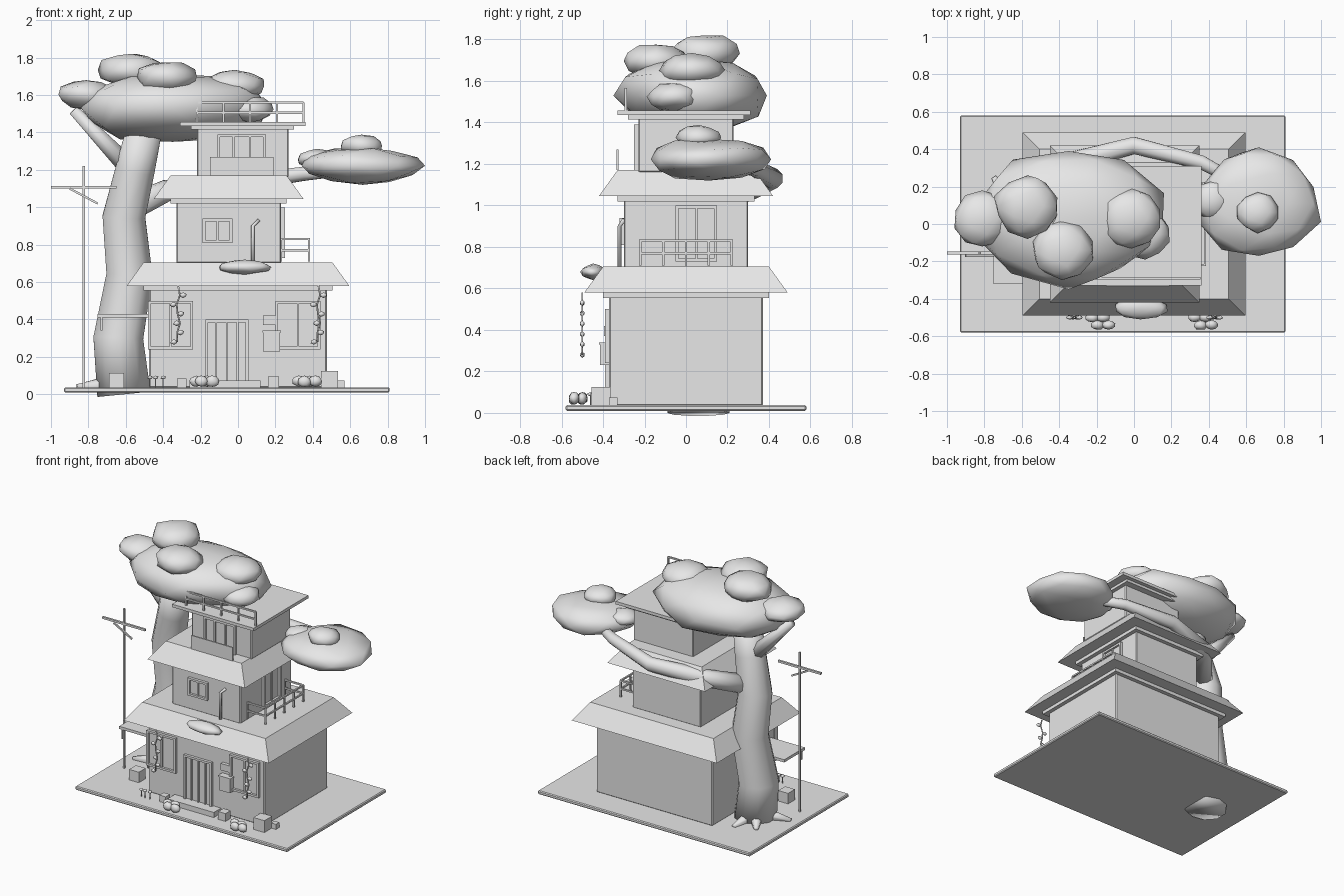
import bpy, bmesh, math, random
from mathutils import Vector

random.seed(4)
cube = bpy.data.objects.get("Cube")
if cube:
    bpy.data.objects.remove(cube)

grey = (.8, .8, .8, 1)
clay = bpy.data.materials.new("light_grey")
clay.use_nodes = True
clay.diffuse_color = grey
clay.node_tree.nodes["Principled BSDF"].inputs["Base Color"].default_value = grey


def finish(name, bm, smooth=False):
    """Turn the bmesh into a named grey object."""
    mesh = bpy.data.meshes.new(name)
    bmesh.ops.recalc_face_normals(bm, faces=bm.faces)
    for face in bm.faces:
        face.smooth = smooth
    bm.to_mesh(mesh)
    bm.free()
    mesh.materials.append(clay)
    part = bpy.data.objects.new(name, mesh)
    bpy.context.collection.objects.link(part)


def loft(name, rings, smooth=False, bevel=False):
    """Skin a list of equal rings of points and cap both ends."""
    bm = bmesh.new()
    loops = [[bm.verts.new(point) for point in ring] for ring in rings]
    for lower, upper in zip(loops, loops[1:]):
        for k in range(len(lower)):
            bm.faces.new((lower[k - 1], lower[k], upper[k], upper[k - 1]))
    bm.faces.new(loops[0])
    bm.faces.new(loops[-1])
    if bevel:
        bmesh.ops.bevel(bm, geom=bm.edges[:], offset=.006, segments=1, affect='EDGES')
    finish(name, bm, smooth)


def block(name, base, low, high, height, bevel=False):
    """Block on a base point, tapering between two (half_x, half_y) outlines."""
    corners = ((-1, -1), (1, -1), (1, 1), (-1, 1))
    loft(name, [[Vector(base) + Vector((i * half[0], j * half[1], rise)) for i, j in corners]
                for half, rise in ((low, 0), (high, height))], bevel=bevel)


def box(name, base, width, depth, height, bevel=False):
    half = (width / 2, depth / 2)
    block(name, base, half, half, height, bevel)


def tube(name, points, start, end, sides=8):
    """Limb along the points, its radius running from start to end."""
    points = [Vector(point) for point in points]
    last = len(points) - 1
    rings = []
    for i, point in enumerate(points):
        along = (points[min(i + 1, last)] - points[max(i - 1, 0)]).normalized()
        side = along.cross((0, 1, 0) if abs(along.z) > .6 else (0, 0, 1)).normalized()
        other = along.cross(side)
        radius = start + (end - start) * i / last
        turns = [math.tau * (k + .5) / sides for k in range(sides)]
        rings.append([point + radius * (side * math.cos(t) + other * math.sin(t)) for t in turns])
    loft(name, rings, smooth=sides > 4)


def bar(name, start, end, radius=.008):
    tube(name, (start, end), radius, radius, sides=4)


def blob(name, centre, half, detail=2, jitter=.08):
    """Faceted rounded clump fitted exactly to its half sizes."""
    bm = bmesh.new()
    bmesh.ops.create_icosphere(bm, subdivisions=detail, radius=1)
    for vert in bm.verts:
        vert.co *= 1 + random.uniform(-jitter, jitter)
    for axis in range(3):
        values = [vert.co[axis] for vert in bm.verts]
        middle = (max(values) + min(values)) / 2
        reach = (max(values) - min(values)) / 2
        for vert in bm.verts:
            vert.co[axis] = centre[axis] + half[axis] * (vert.co[axis] - middle) / reach
    finish(name, bm, smooth=True)


def storey(level, x, z, half_x, half_y, height):
    """Walls, eaves trim and a sloping skirt roof."""
    def grown(amount):
        return (half_x + amount, half_y + amount)
    top = z + height
    block(level + "_walls", (x, 0, z), grown(0), grown(0), height, bevel=True)
    block(level + "_trim", (x, 0, top - .01), grown(.03), grown(.03), .03)
    block(level + "_roof", (x, 0, top + .015), grown(.12), grown(.03), .125)


def opening(name, along, z, width, height, wall, side=False, bars=1):
    """Framed pane with upright bars on the front wall or the left wall."""
    edge = .015

    def plate(part, shift, rise, wide, tall, depth):
        if side:
            box(name + part, (wall, along + shift, z + rise), depth * 2, wide, tall)
        else:
            box(name + part, (along + shift, wall, z + rise), wide, depth * 2, tall)
    plate("_pane", 0, 0, width, height, .004)
    plate("_sill", 0, 0, width, edge, .02)
    plate("_head", 0, height - edge, width, edge, .02)
    for sign in (-1, 1):
        plate("_jamb", sign * (width - edge) / 2, 0, edge, height, .02)
    for i in range(bars):
        plate("_bar", width * ((i + 1) / (bars + 1) - .5), 0, .01, height, .014)


def railing(name, start, end, height, posts=5):
    """Two rails carried by evenly spaced posts."""
    start, end, up = Vector(start), Vector(end), Vector((0, 0, height))
    for share in (.5, 1):
        bar(name + "_rail", start + up * share, end + up * share)
    for i in range(posts):
        foot = start.lerp(end, i / (posts - 1))
        bar(name + "_post", foot, foot + up)


# Ground slab and the three storeys
ground = .035
box("ground_slab", (-.06, 0, .01), 1.74, 1.16, .027, bevel=True)
storey("lower", 0, ground, .475, .37, .53)
storey("middle", -.05, .7, .28, .3, .33)
box("top_walls", (.025, 0, 1.16), .49, .46, .27, bevel=True)
box("top_trim", (.025, 0, 1.415), .55, .56, .02)
box("flat_roof", (.025, -.01, 1.435), .67, .64, .022)

# Doors and windows
front = -.37
opening("front_door", -.06, .06, .23, .34, front, bars=3)
for x in (-.36, .32):
    opening("front_window", x, .24, .24, .26, front)
opening("middle_window", -.11, .81, .16, .13, -.3)
opening("top_window", .02, 1.17, .26, .22, -.23, bars=2)
opening("balcony_door", .05, .73, .2, .27, .23, side=True)
box("door_step", (-.07, -.41, ground), .38, .09, .04)
box("window_box", (.02, -.33, 1.17), .34, .01, .1)

# Railings and the bent pipe
for y in (-.22, .22):
    railing("balcony_end", (.23, y, .71), (.38, y, .71), .12, posts=2)
railing("balcony", (.38, -.22, .71), (.38, .22, .71), .12)
railing("roof", (-.22, -.29, 1.45), (.35, -.29, 1.45), .11)
tube("drain_pipe", [(.08, -.32, .7), (.08, -.32, .9), (.11, -.3, .93)], .01, .01)

# Tree trunk, branches and roots
tube("trunk", [(-.61, .06, 0), (-.64, .06, .3), (-.58, .08, .64), (-.61, .06, .95),
               (-.55, .03, 1.2), (-.5, 0, 1.42)], .15, .1, sides=10)
tube("long_branch", [(-.57, .08, 1), (-.38, .32, 1.09), (0, .42, 1.13),
                     (.36, .33, 1.18), (.6, .2, 1.2)], .07, .03)
tube("short_branch", [(-.57, .04, 1.2), (-.88, .02, 1.52)], .06, .03)
for x, y in ((-.86, 0), (-.6, .3), (-.75, .25)):
    tube("root", [(-.62, .06, .06), (x, y, .04)], .06, .015)

# Foliage
blob("main_canopy", (-.34, .02, 1.53), (.5, .37, .18))
blob("right_canopy", (.67, .12, 1.22), (.33, .29, .1))
for x, y, z, size in ((-.58, .09, 1.73, .17), (-.81, .03, 1.6, .15), (-.38, -.14, 1.69, .16),
                      (-.02, .03, 1.65, .16), (.06, -.06, 1.52, .13), (.66, .06, 1.33, .11),
                      (.42, .13, 1.26, .1)):
    blob("leaf_clump", (x, y, z), (size, size, size * .53))
blob("roof_bush", (.04, -.45, .68), (.14, .06, .04))

# Utility pole and the shelf beside the trunk
pole = Vector((-.825, -.155, 0))
bar("utility_pole", pole + Vector((0, 0, ground)), pole + Vector((0, 0, 1.22)))
box("pole_crossbar", pole + Vector((0, 0, 1.1)), .35, .015, .015)
bar("pole_brace", (-.9, -.17, 1.1), (-.75, -.17, 1.02))
box("trunk_shelf", (-.61, -.2, .41), .28, .24, .02)
bar("shelf_peg", (-.73, -.31, .34), (-.73, -.31, .41))

# Vines hanging from the lower eaves
for x in (-.32, .43):
    vine = [Vector((x + .01 * math.sin(i * 2), -.5, .58 - i * .05)) for i in range(7)]
    tube("vine", vine, .005, .005)
    for i, point in enumerate(vine[1:]):
        blob("vine_leaf", point + Vector((.018 * (-1) ** i, 0, 0)), (.018, .01, .015), detail=1)

# Mailbox and plaque
box("mailbox", (.18, -.39, .23), .09, .05, .1)
box("mailbox_lid", (.18, -.39, .33), .1, .06, .01)
box("wall_plaque", (.17, -.38, .37), .07, .03, .05)

# Crates, stones and sprouts
for x, y, size in ((-.65, -.25, .08), (.49, -.41, .09), (.55, -.35, .04),
                   (.19, -.43, .06), (-.3, -.43, .05)):
    box("crate", (x, y, ground), size, size, size)
for x in (-.18, .37):
    for i in range(4):
        spot = (x + .03 * (i - 1.5), -.5 - .04 * (i % 2), .07)
        blob("stone", spot, (.035, .025, .03))
for x in (-.47, -.44, -.4):
    bar("sprout_stem", (x, -.46, ground), (x, -.46, .09), .004)
    blob("sprout_cap", (x, -.46, .09), (.014, .014, .01), detail=1)
